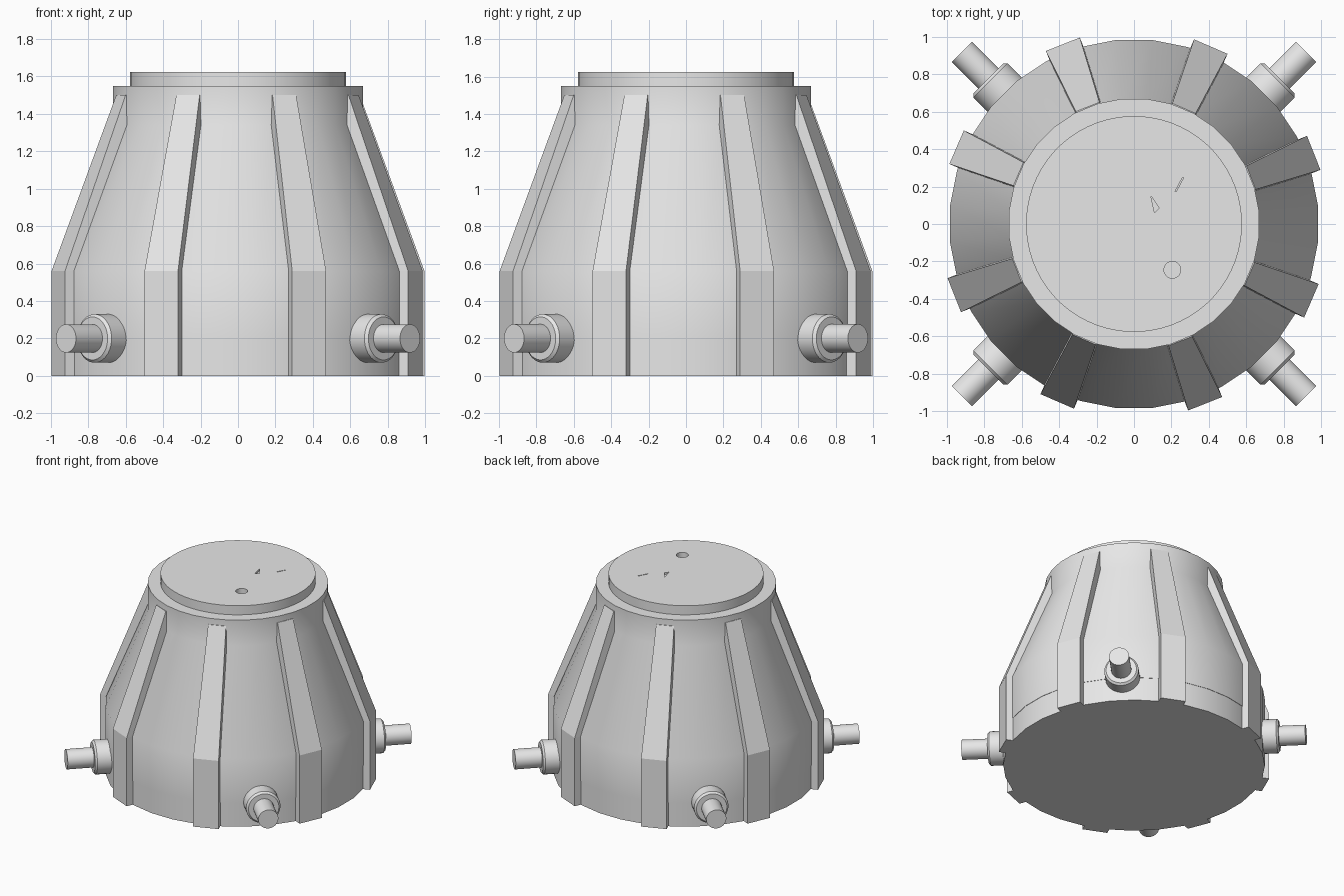
import bpy, bmesh, math
from mathutils import Matrix, Vector

if "Cube" in bpy.data.objects:
    bpy.data.objects.remove(bpy.data.objects["Cube"], do_unlink=True)

grey = bpy.data.materials.new("light grey")
grey.use_nodes = True
grey.diffuse_color = (0.8, 0.8, 0.8, 1)
grey.node_tree.nodes["Principled BSDF"].inputs["Base Color"].default_value = (0.8, 0.8, 0.8, 1)


def finish(name, bm, smooth=True):
    bmesh.ops.recalc_face_normals(bm, faces=bm.faces)
    mesh = bpy.data.meshes.new(name)
    bm.to_mesh(mesh)
    bm.free()
    mesh.materials.append(grey)
    obj = bpy.data.objects.new(name, mesh)
    bpy.context.collection.objects.link(obj)
    if smooth:
        bpy.ops.object.select_all(action='DESELECT')
        obj.select_set(True)
        bpy.context.view_layer.objects.active = obj
        bpy.ops.object.shade_smooth_by_angle(angle=math.radians(30))
    return obj


def loft(bm, rings):
    """Join equal rings of points into a closed solid."""
    loops = [[bm.verts.new(p) for p in ring] for ring in rings]
    n = len(loops[0])
    for a, b in zip(loops, loops[1:]):
        for i in range(n):
            j = (i + 1) % n
            bm.faces.new((a[i], a[j], b[j], b[i]))
    bm.faces.new(loops[0])
    bm.faces.new(loops[-1])


def turned(name, profile, sides, matrix=Matrix()):
    """Solid of revolution from (radius, height) pairs."""
    bm = bmesh.new()
    step = 2 * math.pi / sides
    loft(bm, [[matrix @ Vector((r * math.cos((i + 0.5) * step),
                                r * math.sin((i + 0.5) * step), z))
               for i in range(sides)] for r, z in profile])
    return finish(name, bm)


def prism(name, points, z0, z1):
    bm = bmesh.new()
    loft(bm, [[(x, y, z) for x, y in points] for z in (z0, z1)])
    return finish(name, bm, False)


# Base plate and tapered housing, with a hairline seam between them
turned("base_plate", [(0.985, 0), (0.985, 0.195)], 32)
turned("housing", [(0.988, 0.195), (0.988, 0.56), (0.672, 1.34), (0.672, 1.55)], 32)

# Raised lid with a drilled hole and two small notches
lid = turned("lid", [(0.577, 1.5), (0.577, 1.625)], 64)
cutters = [
    turned("hole_cutter", [(0.045, 1.57), (0.045, 1.7)], 24,
           Matrix.Translation((0.205, -0.245, 0))),
    prism("notch_cutter", [(0.09, 0.15), (0.11, 0.06), (0.135, 0.085)], 1.61, 1.7),
    prism("slit_cutter", [(0.22, 0.175), (0.225, 0.172), (0.265, 0.247), (0.26, 0.25)], 1.615, 1.7),
]
bpy.ops.object.select_all(action='DESELECT')
bpy.context.view_layer.objects.active = lid
lid.select_set(True)
for cutter in cutters:
    cutter.hide_render = True
    mod = lid.modifiers.new("cut", 'BOOLEAN')
    mod.operation = 'DIFFERENCE'
    mod.solver = 'EXACT'
    mod.object = cutter
    bpy.ops.object.modifier_move_to_index(modifier=mod.name, index=0)
    bpy.ops.object.modifier_apply(modifier=mod.name)
    bpy.data.objects.remove(cutter, do_unlink=True)

# Eight tapered ribs around the housing
sections = [(0, 1.033, 0.0975), (0.56, 1.033, 0.0975), (1.5, 0.673, 0.068)]
for k in range(8):
    turn = Matrix.Rotation(math.radians(21.6 + 45 * k), 4, 'Z')
    bm = bmesh.new()
    loft(bm, [[turn @ Vector(p) for p in
               ((0.6, -w, z), (r, -w, z), (r, w, z), (0.6, w, z))]
              for z, r, w in sections])
    finish(f"rib_{k + 1}", bm, False)

# Four diagonal pipe stubs, each with a chamfered collar
for k in range(4):
    aim = (Matrix.Translation((0, 0, 0.2))
           @ Matrix.Rotation(math.radians(45 + 90 * k), 4, 'Z')
           @ Matrix.Rotation(math.radians(90), 4, 'Y'))
    turned(f"collar_{k + 1}", [(0.13, 0.85), (0.13, 1.085), (0.115, 1.1)], 32, aim)
    turned(f"pipe_{k + 1}", [(0.076, 0.9), (0.076, 1.3)], 32, aim)
